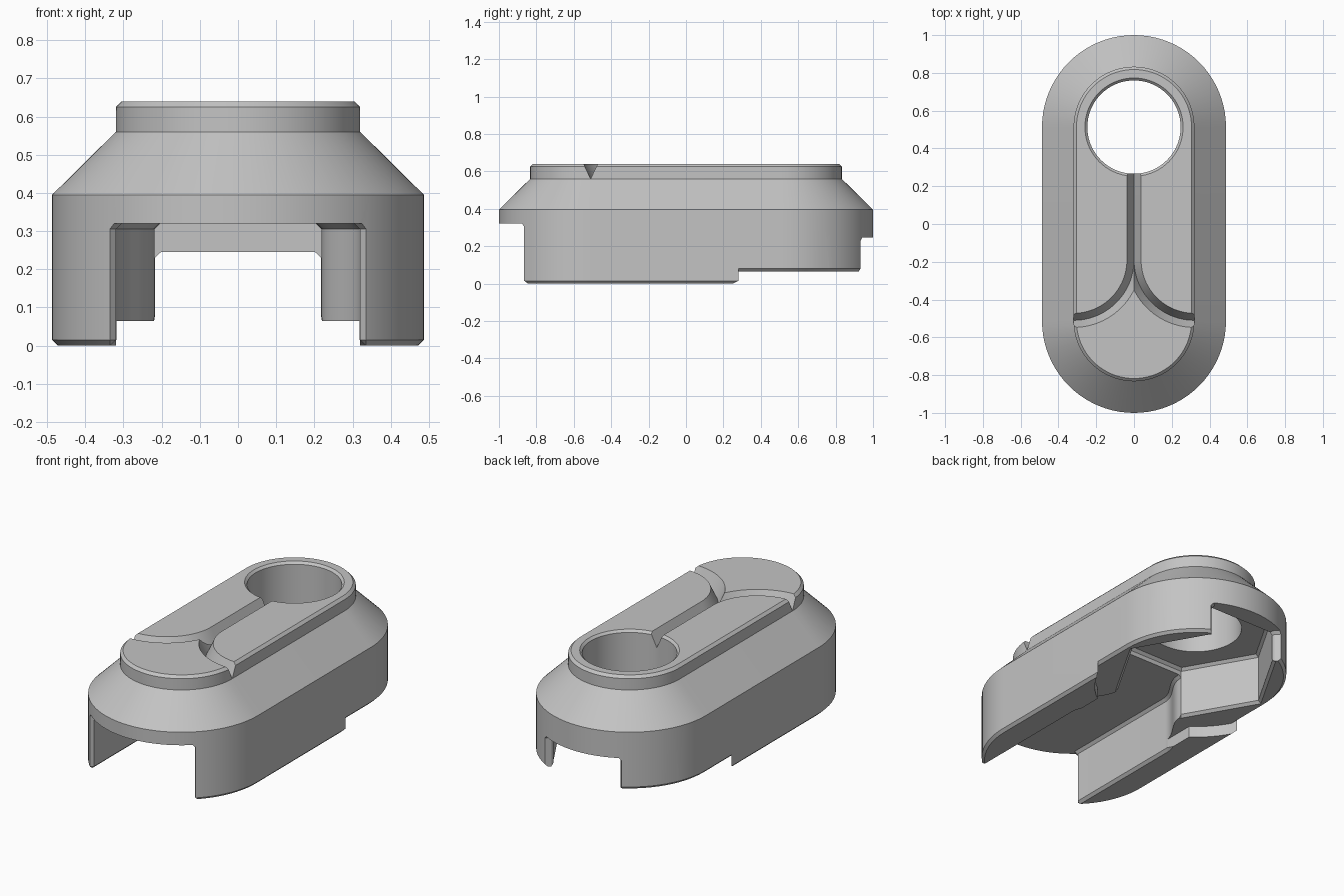
import bpy
import bmesh
from math import cos, sin, pi, radians
from mathutils import Vector

default = bpy.data.objects.get("Cube")
if default:
    bpy.data.objects.remove(default, do_unlink=True)

END = 0.513       # centre of each rounded end
RADIUS = 0.487    # outer half width
CHAMFER = 0.015


def arc(cx, cy, r, start, stop, n):
    """Points along an arc, angles in degrees."""
    return [Vector((cx + r * cos(radians(start + (stop - start) * i / n)),
                    cy + r * sin(radians(start + (stop - start) * i / n))))
            for i in range(n + 1)]


def circle(cy, r, n):
    return arc(0, cy, r, 0, 360, n)[:-1]


def mirrored(half):
    """Close a right-hand outline, listed front to back, across x = 0."""
    half = [Vector(p) for p in half]
    return half + [Vector((-p.x, p.y)) for p in reversed(half)]


def offset(points, d):
    """Grow a counter-clockwise outline by d with mitred corners."""
    result = []
    for i, p in enumerate(points):
        a = (p - points[i - 1]).normalized()
        b = (points[(i + 1) % len(points)] - p).normalized()
        n1, n2 = Vector((a.y, -a.x)), Vector((b.y, -b.x))
        result.append(p + (n1 + n2) * d / (1 + n1.dot(n2)))
    return result


def loft(name, rings):
    """Solid through a list of rings of 3D points."""
    bm = bmesh.new()
    loops = [[bm.verts.new(p) for p in ring] for ring in rings]
    n = len(loops[0])
    for low, high in zip(loops, loops[1:]):
        for i in range(n):
            j = (i + 1) % n
            bm.faces.new((low[i], low[j], high[j], high[i]))
    bm.faces.new(list(reversed(loops[0])))
    bm.faces.new(loops[-1])
    bmesh.ops.recalc_face_normals(bm, faces=bm.faces)
    mesh = bpy.data.meshes.new(name)
    bm.to_mesh(mesh)
    bm.free()
    obj = bpy.data.objects.new(name, mesh)
    bpy.context.scene.collection.objects.link(obj)
    return obj


def prism(name, outline, levels):
    """Upright solid; each level is (height, outline offset)."""
    return loft(name, [[(p.x, p.y, z) for p in offset(outline, d)] for z, d in levels])


def v_cutter(name, path):
    """Sweep a V-shaped section along a flat path."""
    rings = []
    for i, p in enumerate(path):
        t = (path[min(i + 1, len(path) - 1)] - path[max(i - 1, 0)]).normalized()
        side = Vector((t.y, -t.x)) * 0.0656
        rings.append([(p.x - side.x, p.y - side.y, 0.70), (p.x, p.y, 0.56),
                      (p.x + side.x, p.y + side.y, 0.70)])
    return loft(name, rings)


def cut(target, cutter):
    """Subtract the cutter from the target and discard it."""
    cutter.hide_render = True
    mod = target.modifiers.new("cut", 'BOOLEAN')
    mod.operation = 'DIFFERENCE'
    mod.solver = 'EXACT'
    mod.object = cutter
    with bpy.context.temp_override(object=target, active_object=target):
        bpy.ops.object.modifier_apply(modifier=mod.name)
    bpy.data.objects.remove(cutter, do_unlink=True)


# Outer body: rounded slot shape with sloped shoulder and raised top
stadium = arc(0, -END, RADIUS, -180, 0, 40) + arc(0, END, RADIUS, 0, 180, 40)
body = prism("body_shell", stadium, [
    (0, -CHAMFER), (CHAMFER, 0), (0.395, 0), (0.56, -0.167), (0.625, -0.167), (0.64, -0.182)])

# Raised rear underside, with its own chamfered rim
recess = prism("recess_cutter", circle(END, 0.54, 80), [(-0.1, 0), (0.2, 0)])
keep = prism("recess_keep", stadium, [(0.065, -CHAMFER), (0.085, 0.005), (0.4, 0.005)])
cut(recess, keep)
cut(body, recess)

# Front channel, necking down with an S-curve towards the pocket
neck = [(0.27 + 0.05 * cos(pi * i / 16), -0.12 + 0.24 * i / 16) for i in range(17)]
channel = mirrored([(0.6, -1.13), (0.32, -0.85)] + neck + [(0.2, 0.3)])
cut(body, prism("channel_cutter", channel,
                [(-0.06, 0.075), (CHAMFER, 0), (0.305, 0), (0.32, -CHAMFER)]))
cut(body, prism("neck_cutter", mirrored([(0.32, -0.1), (0.32, 0.2)]),
                [(-0.1, 0), (0.065, 0)]))

# Hexagonal pocket below the hole
cut(body, prism("pocket_cutter", circle(END, 0.44, 6),
                [(-0.05, 0.13), (0.08, 0), (0.345, 0), (0.36, -CHAMFER)]))

# Rear opening
cut(body, prism("rear_cutter", mirrored([(0.2, 0.8), (0.22, 0.91), (0.4, 1.09)]),
                [(-0.1, 0), (0.23, 0), (0.245, -CHAMFER)]))

# Round hole with chamfered rim
cut(body, prism("hole_cutter", circle(END, 0.247, 72),
                [(0.3, 0), (0.627, 0), (0.70, 0.073)]))

# Branching groove on the top
right = arc(0.32, -0.19, 0.32, 180, 270, 24) + [Vector((0.38, -0.51))]
left = [Vector((-p.x, p.y)) for p in right]
cut(body, v_cutter("groove_cutter", [Vector((0, END))] + right))
cut(body, v_cutter("groove_branch_cutter", left))

# Colour and shading
grey = bpy.data.materials.new("plain_grey")
grey.use_nodes = True
colour = (0.55, 0.55, 0.55, 1)
grey.diffuse_color = colour
grey.node_tree.nodes["Principled BSDF"].inputs["Base Color"].default_value = colour
body.data.materials.clear()
body.data.materials.append(grey)
for face in body.data.polygons:
    face.material_index = 0

for obj in bpy.context.selected_objects:
    obj.select_set(False)
body.select_set(True)
bpy.context.view_layer.objects.active = body
bpy.ops.object.shade_smooth_by_angle(angle=radians(25))
